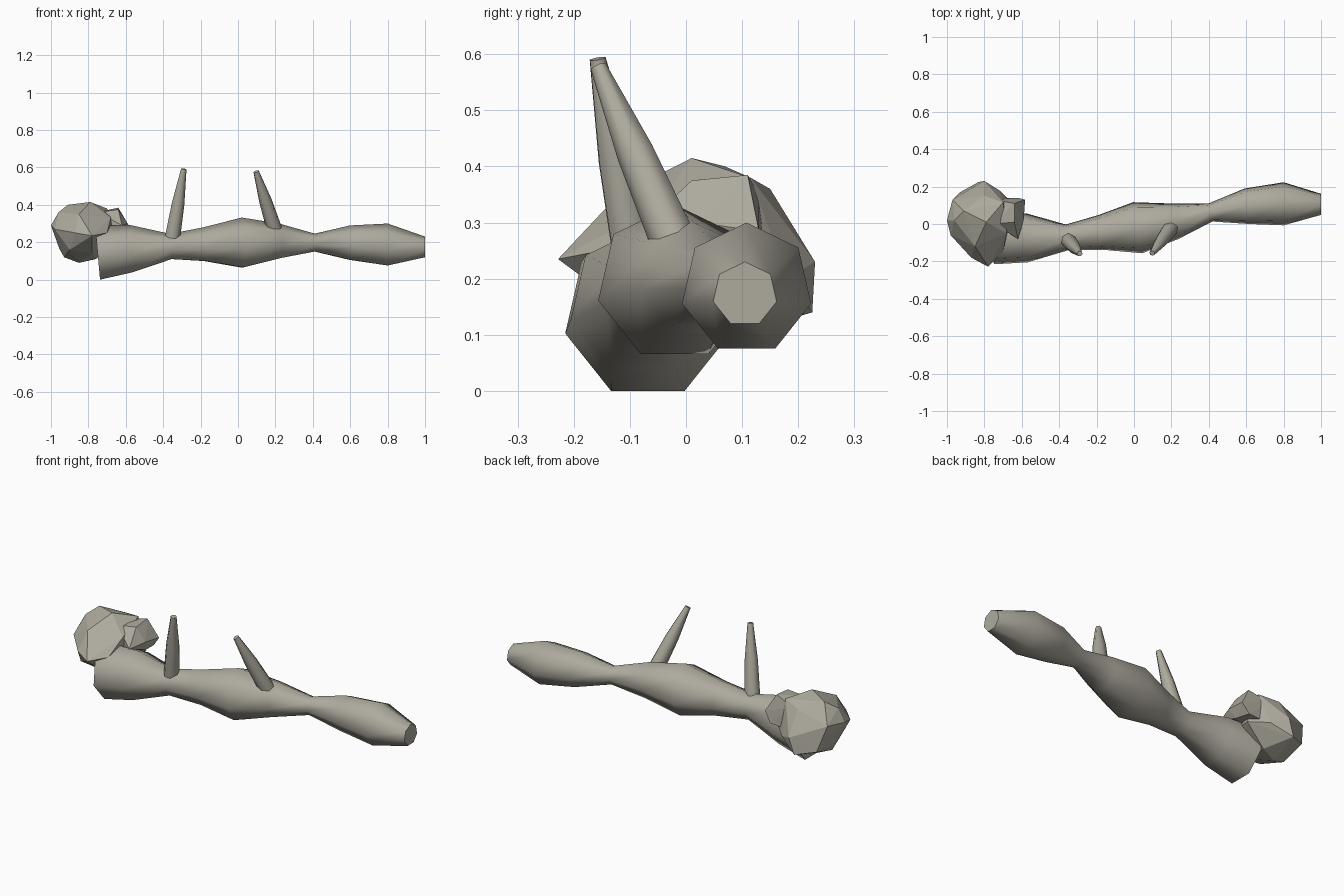
import bpy, bmesh, math
from mathutils import Vector

if "Cube" in bpy.data.objects:
    bpy.data.objects.remove(bpy.data.objects["Cube"])

mat = bpy.data.materials.new("weathered_grey")
mat.diffuse_color = (0.42, 0.40, 0.34, 1)
mat.use_nodes = True
mat.node_tree.nodes["Principled BSDF"].inputs["Base Color"].default_value = mat.diffuse_color


def finish(bm, name):
    bmesh.ops.recalc_face_normals(bm, faces=bm.faces[:])
    me = bpy.data.meshes.new(name)
    bm.to_mesh(me)
    bm.free()
    me.materials.append(mat)
    ob = bpy.data.objects.new(name, me)
    bpy.context.collection.objects.link(ob)
    return ob


def loft(name, rings, sides=7):
    """Skin a closed tube through rings of points, smooth sides and flat caps."""
    bm = bmesh.new()
    loops = [[bm.verts.new(p) for p in ring] for ring in rings]
    for a, b in zip(loops, loops[1:]):
        for i in range(sides):
            j = (i + 1) % sides
            bm.faces.new((a[i], a[j], b[j], b[i])).smooth = True
    for end in (loops[0], loops[-1]):
        bm.faces.new(end)
        for i in range(sides):
            bm.edges.get((end[i], end[(i + 1) % sides])).smooth = False
    return finish(bm, name)


def hull(name, points):
    """Flat-faced stone lump around a few corner points."""
    bm = bmesh.new()
    for p in points:
        bm.verts.new(p)
    res = bmesh.ops.convex_hull(bm, input=bm.verts[:])
    loose = [v for v in bm.verts if not v.link_faces]
    bmesh.ops.delete(bm, geom=loose, context='VERTS')
    return finish(bm, name)


# Fallen trunk: x, y, z of ring centre, radius, lean in y and in z
trunk = [(-0.75, -0.068, 0.136, 0.151, 0.00, 0.09),
         (-0.57, -0.075, 0.159, 0.133, 0.00, 0.05),
         (-0.36, -0.072, 0.174, 0.071, 0.08, 0.05),
         (-0.18, -0.045, 0.185, 0.095, 0.12, 0.04),
         (0.02, -0.020, 0.192, 0.140, 0.18, 0.0),
         (0.22, 0.015, 0.203, 0.097, 0.2, 0.0),
         (0.41, 0.062, 0.196, 0.050, 0.18, 0.0),
         (0.60, 0.095, 0.193, 0.097, 0.1, 0.0),
         (0.80, 0.108, 0.182, 0.118, 0.0, 0.0),
         (1.00, 0.105, 0.172, 0.058, 0.0, 0.0)]
rings = []
for x, y, z, r, ly, lz in trunk:
    ring = []
    for i in range(7):
        a = 2 * math.pi * i / 7
        dy, dz = r * math.sin(a), r * math.cos(a)
        ring.append((x - ly * dy - lz * dz, y + dy, z + dz))
    rings.append(ring)
loft("fallen_trunk", rings)


# Two broken branch stubs
def branch(name, base, tip, r0=0.042, r1=0.015):
    base, tip = Vector(base), Vector(tip)
    q = (tip - base).to_track_quat('Z', 'Y')
    rings = []
    for t, r in ((0, r0), (0.5, r0 * 0.82), (1, r1)):
        c = base.lerp(tip, t)
        rings.append([c + q @ Vector((r * math.cos(2 * math.pi * i / 7),
                                      r * math.sin(2 * math.pi * i / 7), 0))
                      for i in range(7)])
    loft(name, rings)


branch("branch_left", (-0.35, -0.09, 0.228), (-0.29, -0.158, 0.592))
branch("branch_right", (0.195, -0.022, 0.268), (0.097, -0.156, 0.578))

# Rock at the thick end of the trunk, with a side lump
hull("rock", [(-1, .02, .29), (-.97, .13, .30), (-.96, .02, .36), (-.91, .07, .40),
              (-.79, .01, .415), (-.70, .115, .38), (-.80, .23, .23), (-.83, .225, .14),
              (-.93, .17, .16), (-.955, .05, .165), (-.93, .03, .12), (-.85, .05, .09),
              (-.76, .08, .11), (-.72, .18, .20), (-.64, .10, .21), (-.78, -.228, .235),
              (-.87, -.18, .25), (-.85, -.12, .35), (-.70, -.15, .25), (-.98, -.06, .27),
              (-.90, -.11, .16), (-.78, -.10, .14), (-.68, -.05, .33), (-.80, .15, .36)])
hull("rock_lump", [(-.64, .01, .375), (-.64, .11, .385), (-.59, .02, .30), (-.582, .13, .285),
                   (-.61, .05, .24), (-.62, .14, .23), (-.75, .0, .36), (-.75, .13, .35),
                   (-.75, .0, .22), (-.75, .14, .22), (-.62, -.08, .29)])
